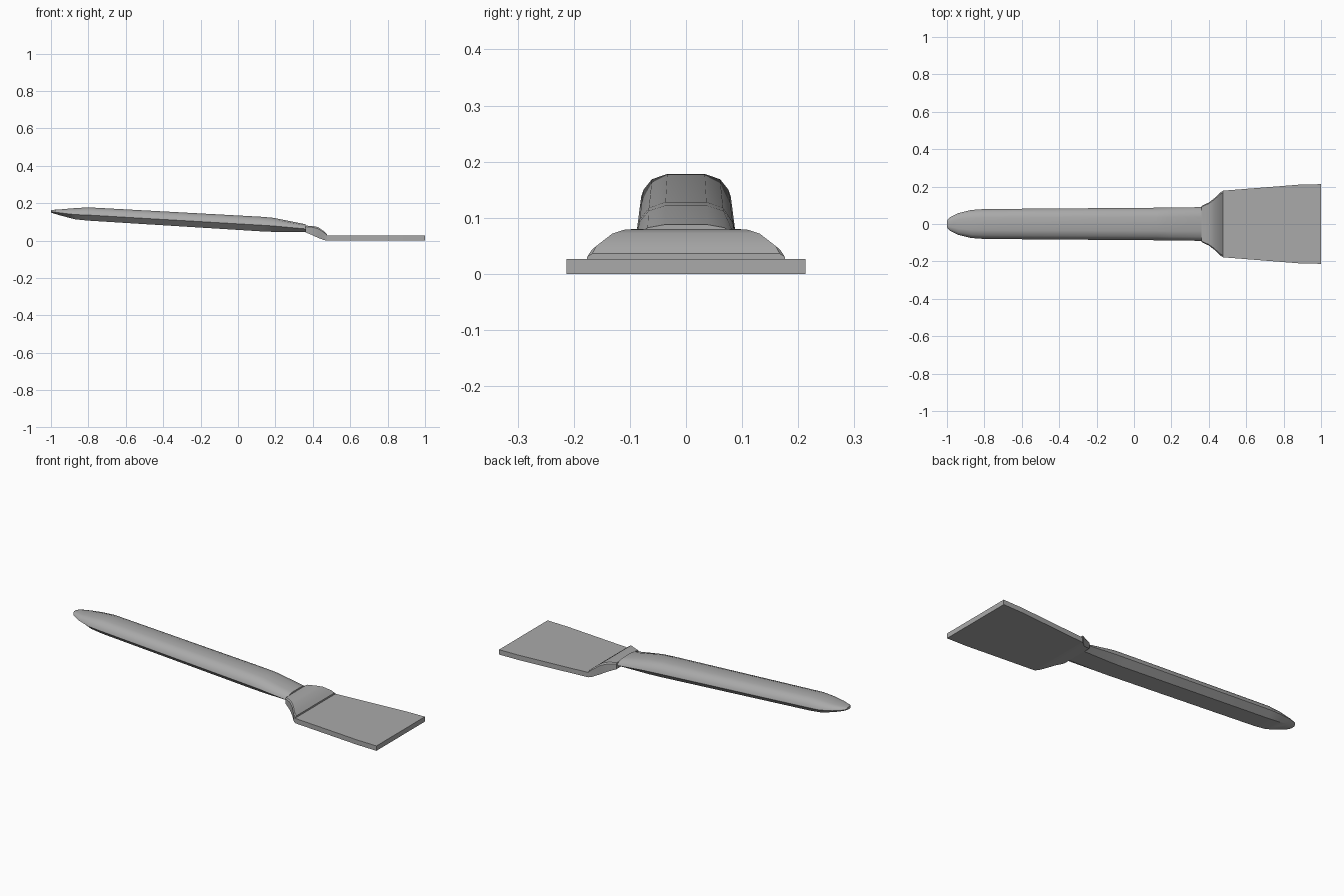
import bpy, bmesh, math

cube = bpy.data.objects.get("Cube")
if cube:
    bpy.data.objects.remove(cube)

grey = bpy.data.materials.new("plain grey")
grey.use_nodes = True
grey.diffuse_color = (0.4, 0.4, 0.4, 1)
grey.node_tree.nodes["Principled BSDF"].inputs["Base Color"].default_value = (0.4, 0.4, 0.4, 1)


def loft(name, stations, half_section, smooth=None):
    """Skin sections along x; station = x, half width, bottom, top.
    half_section = (width fraction, height fraction), listed top to bottom."""
    section = half_section + [(-w, h) for w, h in reversed(half_section)]
    bm = bmesh.new()
    rings = [[bm.verts.new((x, w * half, low + h * (top - low))) for w, h in section]
             for x, half, low, top in stations]
    n = len(section)
    for a, b in zip(rings, rings[1:]):
        for i in range(n):
            j = (i + 1) % n
            bm.faces.new((a[i], a[j], b[j], b[i]))
    bm.faces.new(rings[0])
    bm.faces.new(rings[-1])
    bmesh.ops.recalc_face_normals(bm, faces=bm.faces)
    mesh = bpy.data.meshes.new(name)
    bm.to_mesh(mesh)
    bm.free()
    mesh.materials.append(grey)
    obj = bpy.data.objects.new(name, mesh)
    bpy.context.collection.objects.link(obj)
    if smooth:
        bpy.ops.object.select_all(action="DESELECT")
        obj.select_set(True)
        bpy.context.view_layer.objects.active = obj
        bpy.ops.object.shade_smooth_by_angle(angle=math.radians(smooth))
    return obj


# Tapered grip, rounded above and chamfered below
loft("handle", [
    (-1.0, 0.018, 0.15, 0.163),
    (-0.985, 0.036, 0.145, 0.165),
    (-0.94, 0.058, 0.132, 0.168),
    (-0.87, 0.075, 0.114, 0.174),
    (-0.8, 0.08, 0.107, 0.178),
    (0.12, 0.087, 0.05, 0.128),
    (0.19, 0.088, 0.047, 0.122),
    (0.36, 0.09, 0.045, 0.088),
], [(0.42, 1), (0.76, 0.87), (0.95, 0.6), (1, 0.42), (0.62, 0)], smooth=35)

# Flared neck stepping down to the blade
loft("neck", [
    (0.36, 0.096, 0.045, 0.08),
    (0.40, 0.115, 0.028, 0.079),
    (0.43, 0.138, 0.014, 0.072),
    (0.46, 0.168, 0.003, 0.05),
    (0.475, 0.176, 0.0, 0.036),
], [(0.95, 1), (1, 0.85), (1, 0)], smooth=30)

# Flat widening blade
loft("blade", [
    (0.475, 0.178, 0, 0.027),
    (0.88, 0.21, 0, 0.027),
    (1.0, 0.213, 0, 0.027),
], [(1, 1), (1, 0)])
